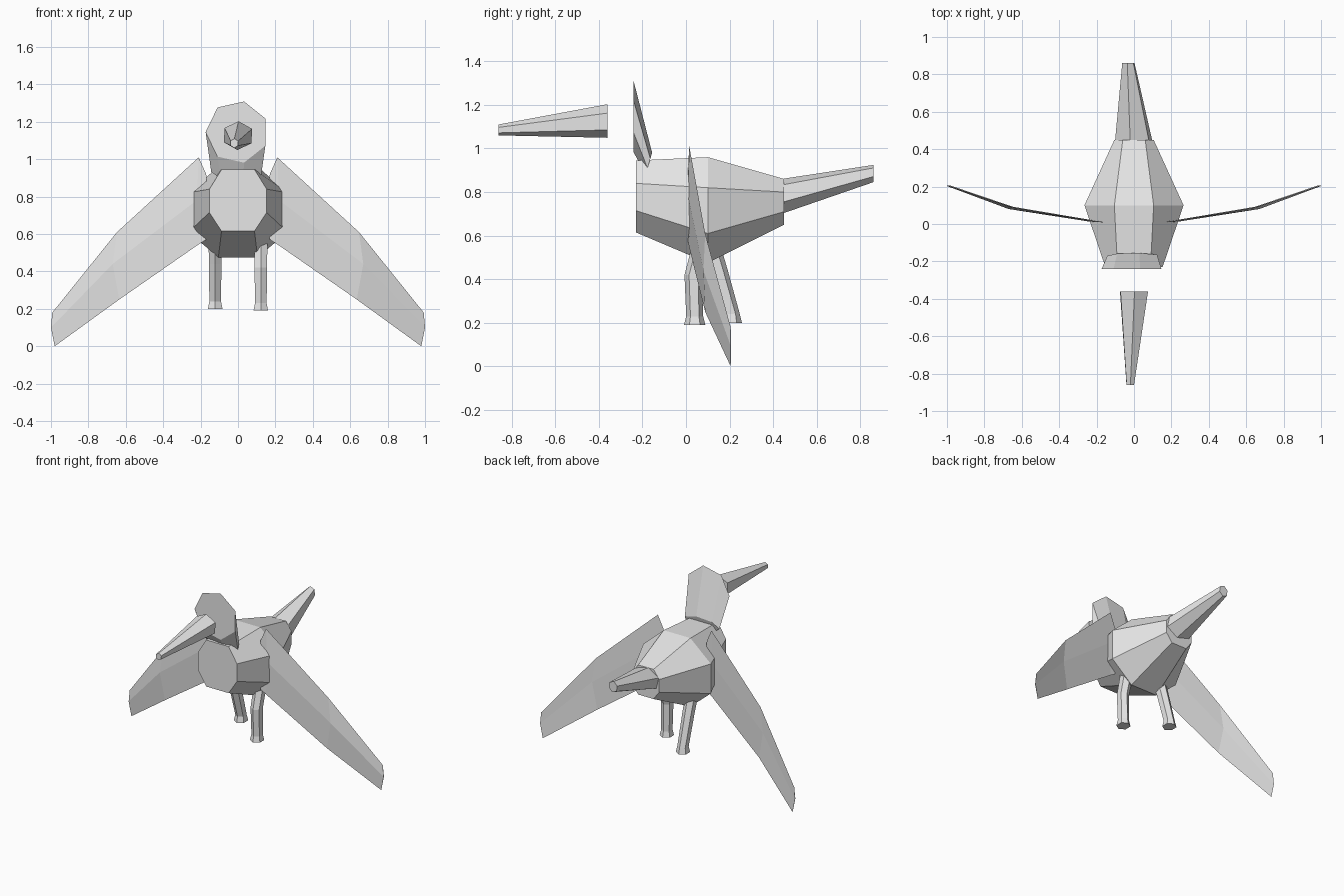
import bpy, bmesh
from math import cos, sin, pi, radians
from mathutils import Vector

cube = bpy.data.objects.get("Cube")
if cube:
    bpy.data.objects.remove(cube, do_unlink=True)

grey = bpy.data.materials.new("plain_grey")
grey.use_nodes = True
grey.diffuse_color = (0.8, 0.8, 0.8, 1)
grey.node_tree.nodes["Principled BSDF"].inputs["Base Color"].default_value = (0.8, 0.8, 0.8, 1)


def loft(name, rings):
    """Skin equal-length point rings and cap both ends, flat shaded."""
    bm = bmesh.new()
    loops = [[bm.verts.new(p) for p in ring] for ring in rings]
    n = len(loops[0])
    for a, b in zip(loops, loops[1:]):
        for i in range(n):
            j = (i + 1) % n
            bm.faces.new((a[i], a[j], b[j], b[i]))
    bm.faces.new(loops[0])
    bm.faces.new(loops[-1])
    bmesh.ops.recalc_face_normals(bm, faces=bm.faces)
    mesh = bpy.data.meshes.new(name)
    bm.to_mesh(mesh)
    bm.free()
    mesh.materials.append(grey)
    ob = bpy.data.objects.new(name, mesh)
    bpy.context.collection.objects.link(ob)
    return ob


def ring(center, u, v, sides, phase):
    """Polygon ring spanned by two radius vectors."""
    c, u, v = Vector(center), Vector(u), Vector(v)
    angles = [radians(phase) + 2 * pi * i / sides for i in range(sides)]
    return [c + u * cos(a) + v * sin(a) for a in angles]


def upright(center, rx, rz, sides, phase):
    return ring(center, (rx, 0, 0), (0, 0, rz), sides, phase)


def body_ring(y, wide, narrow, z0, z1, z2, z3):
    half = [(narrow, z3), (wide, z2), (wide, z1), (narrow, z0)]
    pts = half + [(-x, z) for x, z in reversed(half)]
    return [(x, y, z) for x, z in pts]


# Eight-sided body, widest in the middle
loft("body", [
    body_ring(-0.23, 0.153, 0.088, 0.615, 0.715, 0.84, 0.945),
    body_ring(0.10, 0.265, 0.105, 0.475, 0.61, 0.82, 0.96),
    body_ring(0.45, 0.105, 0.06, 0.65, 0.71, 0.80, 0.86),
])

# Head: flat face tapering back and down to the neck
loft("head", [
    upright((-0.005, -0.24, 1.145), 0.168, 0.168, 7, 77),
    ring((-0.003, -0.17, 0.932), (0.14, 0, 0), (0, 0.015, 0.05), 7, 77),
])

# Beak floats ahead of the face
loft("beak", [
    upright((0, -0.36, 1.126), 0.085, 0.077, 6, 88),
    upright((-0.02, -0.86, 1.085), 0.023, 0.025, 6, 88),
])

# Tail
loft("tail", [
    upright((-0.002, 0.45, 0.783), 0.105, 0.08, 6, 100),
    upright((-0.03, 0.86, 0.885), 0.035, 0.04, 6, 100),
])

# Thin wings: top point, mid chord point and bottom point per section
sections = [
    (0.010, 0.004, (0.17, 0.92), (0.16, 0.74), (0.17, 0.57)),
    (0.015, 0.005, (0.21, 1.01), (0.22, 0.78), (0.21, 0.545)),
    (0.088, 0.008, (0.647, 0.61), (0.67, 0.44), (0.635, 0.25)),
    (0.205, 0.002, (0.993, 0.18), (1.0, 0.10), (0.98, 0.0)),
]
for side, label in ((1, "left"), (-1, "right")):
    rings = []
    for y, t, top, mid, low in sections:
        rings.append([(side * top[0], y, top[1]),
                      (side * mid[0], y - t, mid[1]),
                      (side * low[0], y, low[1]),
                      (side * mid[0], y + t, mid[1])])
    loft(label + "_wing", rings)

# Legs: stride apart, each a bent tube flaring at the foot
strides = {
    "left_leg": (0.122, [(0.085, 0.60), (0.035, 0.42), (0.04, 0.23), (0.04, 0.19)]),
    "right_leg": (-0.122, [(0.10, 0.60), (0.15, 0.44), (0.208, 0.24), (0.208, 0.20)]),
}
for name, (x, path) in strides.items():
    radii = (0.045, 0.042, 0.039, 0.049)
    loft(name, [ring((x, y, z), (r * 0.92, 0, 0), (0, r, 0), 6, 30)
                for (y, z), r in zip(path, radii)])
